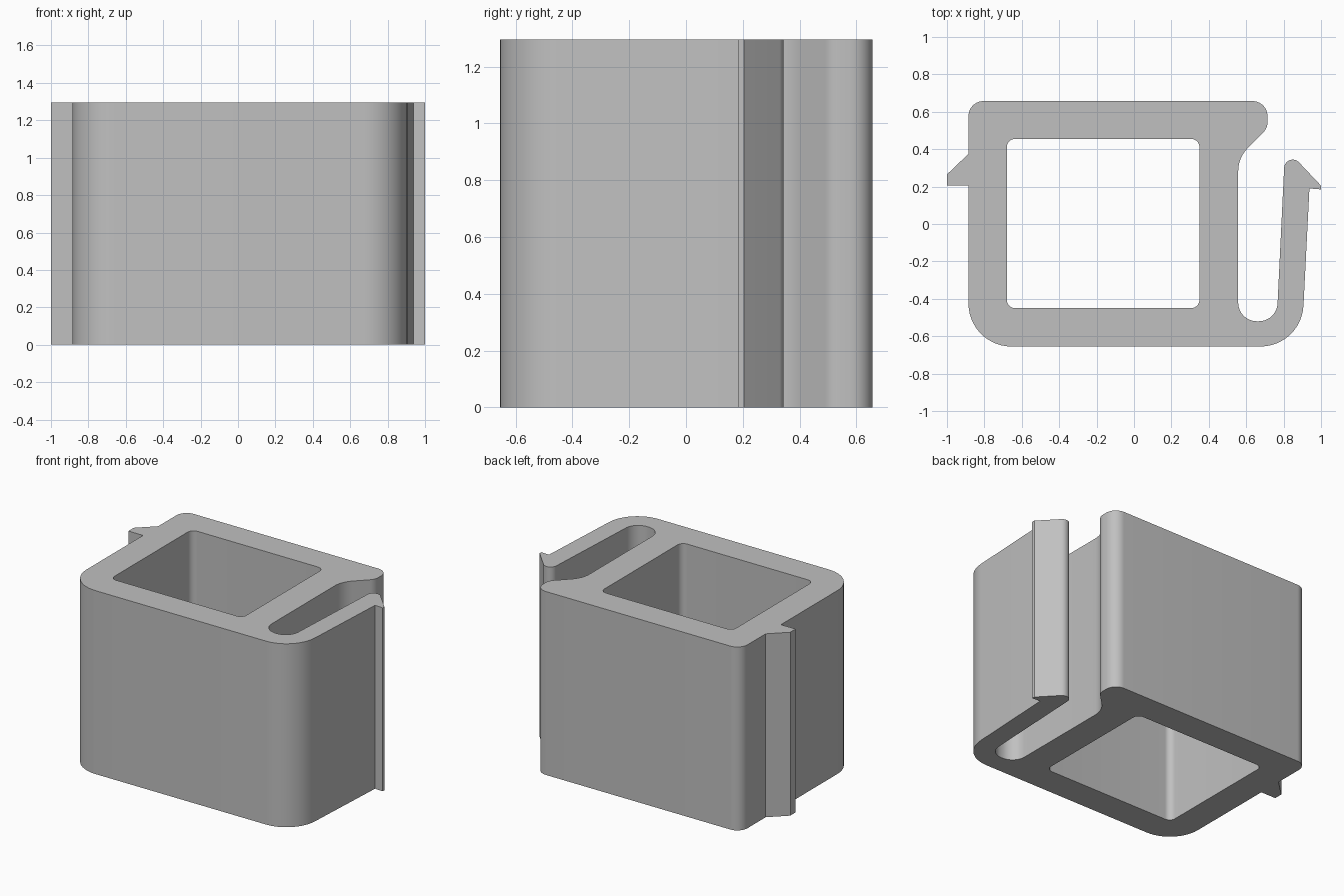
import bpy, bmesh, math
from mathutils import Vector

cube = bpy.data.objects.get("Cube")
if cube:
    bpy.data.objects.remove(cube, do_unlink=True)

HEIGHT = 1.295

grey = bpy.data.materials.new("light grey plastic")
grey.use_nodes = True
colour = (0.53, 0.53, 0.53, 1)
grey.diffuse_color = colour
grey.node_tree.nodes["Principled BSDF"].inputs["Base Color"].default_value = colour


def rounded(corners):
    """Turn (x, y, radius) corners into a closed outline with arc fillets."""
    outline = []
    for i, (x, y, r) in enumerate(corners):
        here = Vector((x, y))
        if r == 0:
            outline.append(here)
            continue
        back = (Vector(corners[i - 1][:2]) - here).normalized()
        ahead = (Vector(corners[(i + 1) % len(corners)][:2]) - here).normalized()
        half = back.angle(ahead) / 2
        centre = here + (back + ahead).normalized() * (r / math.sin(half))
        start = here + back * (r / math.tan(half)) - centre
        end = here + ahead * (r / math.tan(half)) - centre
        sweep = start.angle(end)
        steps = max(4, round(sweep / math.radians(7)))
        for k in range(steps + 1):
            t = k / steps
            arm = (start * math.sin((1 - t) * sweep) + end * math.sin(t * sweep)) / math.sin(sweep)
            outline.append(centre + arm)
    return outline


# Body outline: shell, spring arm with hook, slot, lip, side catch
body = rounded([
    (-0.885, -0.655, 0.23), (0.895, -0.655, 0.23),
    (0.938, 0.19, 0), (1, 0.185, 0), (1, 0.205, 0), (0.808, 0.408, 0.046),
    (0.763, -0.52, 0.1), (0.557, -0.52, 0.1),
    (0.557, 0.355, 0.18), (0.714, 0.512, 0.08),
    (0.714, 0.657, 0.08), (-0.885, 0.657, 0.08),
    (-0.885, 0.375, 0), (-1, 0.265, 0), (-1, 0.205, 0), (-0.885, 0.205, 0)])

# Rectangular window through the body
window = rounded([(-0.68, -0.45, 0.045), (0.35, -0.45, 0.045),
                  (0.35, 0.455, 0.045), (-0.68, 0.455, 0.045)])

# Fill the profile between both loops and extrude it upwards
bm = bmesh.new()
for loop in (body, window):
    verts = [bm.verts.new((p.x, p.y, 0)) for p in loop]
    for i, v in enumerate(verts):
        bm.edges.new((verts[i - 1], v))
bmesh.ops.triangle_fill(bm, edges=bm.edges[:], use_beauty=True, normal=(0, 0, 1))
top = bmesh.ops.extrude_face_region(bm, geom=bm.faces[:], use_keep_orig=True)
bmesh.ops.translate(bm, verts=[g for g in top["geom"] if isinstance(g, bmesh.types.BMVert)],
                    vec=(0, 0, HEIGHT))
bmesh.ops.recalc_face_normals(bm, faces=bm.faces[:])

mesh = bpy.data.meshes.new("clip_bracket")
bm.to_mesh(mesh)
bm.free()
mesh.materials.append(grey)
bracket = bpy.data.objects.new("clip_bracket", mesh)
bpy.context.collection.objects.link(bracket)

# Smooth the fillets, keep real corners sharp
bpy.ops.object.select_all(action="DESELECT")
bracket.select_set(True)
bpy.context.view_layer.objects.active = bracket
bpy.ops.object.shade_smooth_by_angle(angle=math.radians(25))
